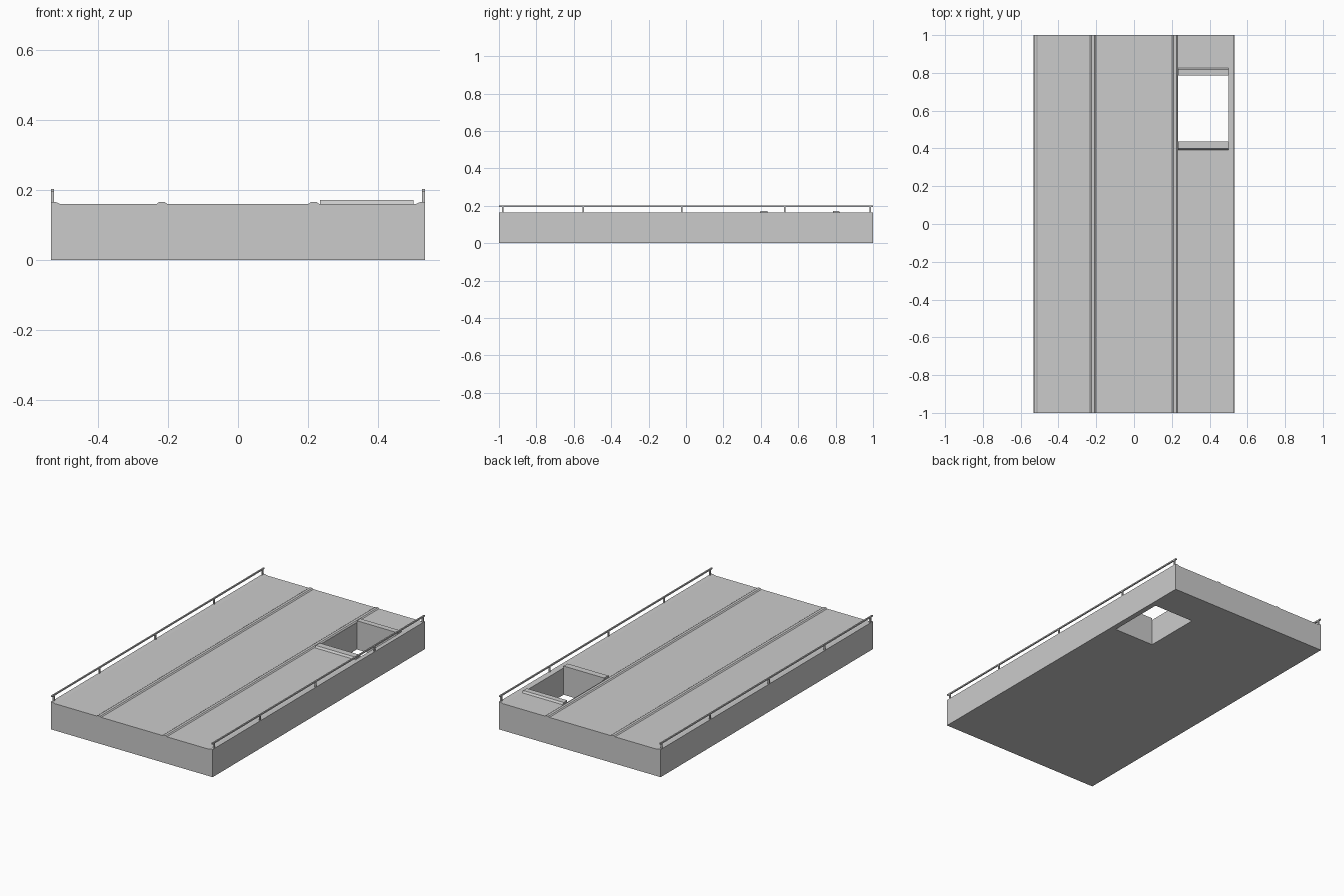
import bpy

if "Cube" in bpy.data.objects:
    bpy.data.objects.remove(bpy.data.objects["Cube"])

HALF_W = 0.533
HOLE_X, HOLE_Y = (0.234, 0.501), (0.437, 0.785)


def mesh_object(name, verts, faces):
    me = bpy.data.meshes.new(name)
    me.from_pydata(verts, [], faces)
    me.update()
    ob = bpy.data.objects.new(name, me)
    bpy.context.collection.objects.link(ob)
    return ob


def extrude_y(name, profile, y0, y1):
    """Extrude a counter-clockwise (x, z) profile along y."""
    n = len(profile)
    verts = [(x, y, z) for y in (y0, y1) for x, z in profile]
    faces = [tuple(range(n)), tuple(range(2 * n - 1, n - 1, -1))]
    faces += [(i, i + n, (i + 1) % n + n, (i + 1) % n) for i in range(n)]
    return mesh_object(name, verts, faces)


def box(name, x, y, z):
    profile = [(x[0], z[0]), (x[1], z[0]), (x[1], z[1]), (x[0], z[1])]
    return extrude_y(name, profile, *y)


def ridge(c):
    """Low flat-topped seam, listed from +x to -x."""
    return [(c + 0.015, 0.16), (c + 0.008, 0.165), (c - 0.008, 0.165), (c - 0.015, 0.16)]


# Deck slab with raised kerbs and two seams
profile = [(-HALF_W, 0), (HALF_W, 0), (HALF_W, 0.165), (0.52, 0.165), (0.508, 0.16)]
profile += ridge(0.216) + ridge(-0.217)
profile += [(-0.508, 0.16), (-0.52, 0.165), (-HALF_W, 0.165)]
deck = extrude_y("deck", profile, -1, 1)

# Stairwell opening through the deck
cutter = box("opening_cutter", HOLE_X, HOLE_Y, (-0.1, 0.3))
cutter.hide_render = True
mod = deck.modifiers.new("opening", "BOOLEAN")
mod.operation = "DIFFERENCE"
mod.solver = "EXACT"
mod.object = cutter
bpy.context.view_layer.objects.active = deck
bpy.ops.object.modifier_apply(modifier=mod.name)
bpy.data.objects.remove(cutter)

# Bevelled sills at both ends of the opening
for name, y_in, y_out in (("sill_front", HOLE_Y[0], 0.389), ("sill_back", HOLE_Y[1], 0.828)):
    s = 1 if y_out > y_in else -1
    section = [(y_in, 0.158), (y_out, 0.158), (y_out - s * 0.01, 0.171), (y_in, 0.171)]
    verts = [(x, y, z) for x in HOLE_X for y, z in section]
    faces = [(0, 3, 2, 1), (4, 5, 6, 7)]
    faces += [(i, (i + 1) % 4, (i + 1) % 4 + 4, i + 4) for i in range(4)]
    if s < 0:
        faces = [f[::-1] for f in faces]
    mesh_object(name, verts, faces)

# Side railings: top rail and five posts each
for side, s in (("left", -1), ("right", 1)):
    x = s * (HALF_W - 0.004)
    box(f"{side}_rail", (x - 0.004, x + 0.004), (-1, 1), (0.194, 0.202))
    for i, y in enumerate((-0.98, -0.55, -0.024, 0.529, 0.985)):
        box(f"{side}_post_{i + 1}", (x - 0.004, x + 0.004), (y - 0.004, y + 0.004), (0.163, 0.196))
